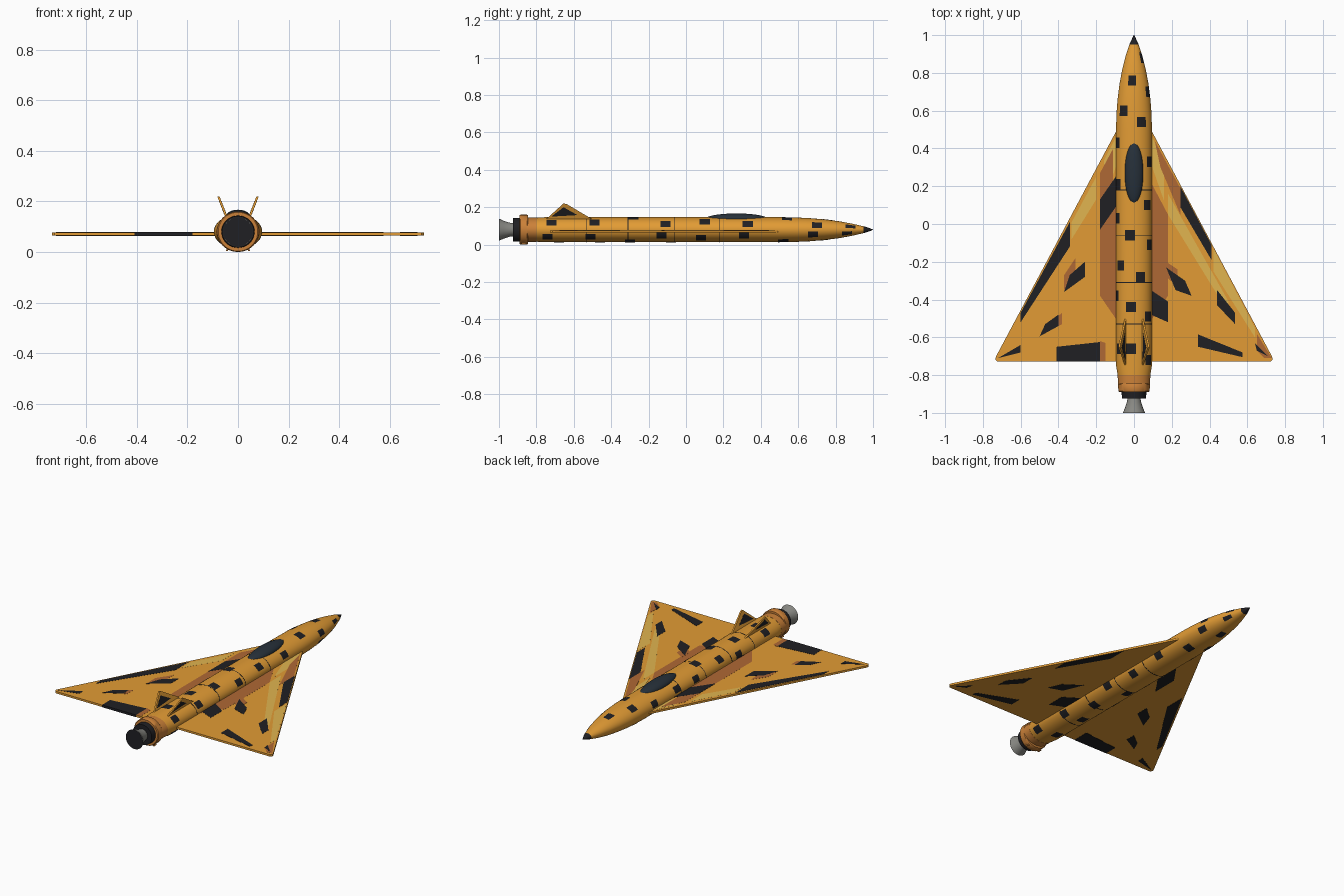
import bpy, bmesh, math
from mathutils import Vector

ZC = 0.08  # height of the fuselage axis


def mat(name, r, g, b):
    m = bpy.data.materials.new(name)
    m.diffuse_color = (r, g, b, 1)
    return m


ORANGE = mat("orange", 0.76, 0.33, 0.035)
BROWN = mat("brown", 0.43, 0.14, 0.035)
YELLOW = mat("yellow", 0.75, 0.46, 0.08)
COPPER = mat("copper", 0.60, 0.22, 0.04)
BLACK = mat("black", 0.014, 0.014, 0.017)
GLASS = mat("glass", 0.02, 0.03, 0.042)
STEEL = mat("steel", 0.25, 0.25, 0.23)


def finish(name, bm, material, smooth=True, solid=True):
    if solid:
        bmesh.ops.recalc_face_normals(bm, faces=bm.faces[:])
    me = bpy.data.meshes.new(name)
    bm.to_mesh(me)
    bm.free()
    me.materials.append(material)
    ob = bpy.data.objects.new(name, me)
    bpy.context.collection.objects.link(ob)
    if smooth:
        me.polygons.foreach_set("use_smooth", [True] * len(me.polygons))
        me.set_sharp_from_angle(angle=math.radians(35))
    return ob


def loft(name, sections, material, n=40):
    """Elliptical sections (y, half width, half height) along the y axis."""
    bm = bmesh.new()
    rings = []
    for y, rx, rz in sections:
        rings.append([bm.verts.new((rx * math.cos(2 * math.pi * i / n), y,
                                    ZC + rz * math.sin(2 * math.pi * i / n))) for i in range(n)])
    for a, b in zip(rings, rings[1:]):
        for i in range(n):
            j = (i + 1) % n
            bm.faces.new((a[i], a[j], b[j], b[i]))
    bm.faces.new(rings[0])
    bm.faces.new(rings[-1])
    return finish(name, bm, material)


def prism(name, base, offset, material):
    bm = bmesh.new()
    a = [bm.verts.new(p) for p in base]
    b = [bm.verts.new(Vector(p) + Vector(offset)) for p in base]
    bm.faces.new(a)
    bm.faces.new(b)
    for i in range(len(a)):
        j = (i + 1) % len(a)
        bm.faces.new((a[i], a[j], b[j], b[i]))
    return finish(name, bm, material, smooth=False)


def plate(name, outline, z0, z1, material):
    return prism(name, [(x, y, z0) for x, y in outline], (0, 0, z1 - z0), material)


# Fuselage with ogive nose
PROFILE = [(-0.86, 0.083, 0.063), (-0.80, 0.086, 0.064), (-0.75, 0.095, 0.067), (0.50, 0.095, 0.067),
           (0.58, 0.093, 0.0655), (0.66, 0.087, 0.062), (0.74, 0.077, 0.055), (0.82, 0.062, 0.045),
           (0.89, 0.044, 0.032), (0.95, 0.024, 0.018)]


def radii(y):
    for (y0, a0, b0), (y1, a1, b1) in zip(PROFILE, PROFILE[1:]):
        if y <= y1:
            t = (y - y0) / (y1 - y0)
            return a0 + t * (a1 - a0), b0 + t * (b1 - b0)
    return PROFILE[-1][1:]


loft("fuselage", PROFILE, ORANGE)
loft("nose_tip", [(0.95, 0.0245, 0.0185), (0.98, 0.011, 0.009), (1.0, 0.001, 0.001)], BLACK)

# Panel joint rings
for y in (0.18, -0.06, -0.31, -0.53):
    loft("panel_joint", [(y - 0.002, 0.0956, 0.0676), (y + 0.002, 0.0956, 0.0676)], BLACK)

# Tail: collar, dark ring, bell nozzle
loft("tail_band", [(-0.85, 0.0846, 0.0646), (-0.80, 0.0866, 0.0648)], COPPER)
loft("tail_collar", [(-0.89, 0.078, 0.077), (-0.885, 0.083, 0.080), (-0.85, 0.084, 0.080),
                     (-0.845, 0.080, 0.077)], COPPER)
loft("engine_ring", [(-0.925, 0.064, 0.062), (-0.88, 0.066, 0.064)], BLACK)
loft("nozzle", [(-1.0, 0.059, 0.059), (-0.975, 0.048, 0.048), (-0.945, 0.038, 0.038),
                (-0.92, 0.034, 0.034)], STEEL)
loft("nozzle_opening", [(-1.0005, 0.057, 0.057), (-0.995, 0.054, 0.054)], BLACK)

# Canopy
bm = bmesh.new()
bmesh.ops.create_uvsphere(bm, u_segments=32, v_segments=16, radius=1)
for v in bm.verts:
    v.co = (v.co.x * 0.049, 0.27 + v.co.y * 0.165, 0.138 + v.co.z * 0.029)
finish("canopy", bm, GLASS)


# Fuselage camouflage spots: curved patches by station and angle in degrees
def spot(y, deg):
    bm = bmesh.new()
    rows = []
    for dy in (-0.027, 0, 0.027):
        rx, rz = radii(y + dy)
        rows.append([bm.verts.new(((rx + 0.001) * math.cos(a), y + dy, ZC + (rz + 0.001) * math.sin(a)))
                     for a in (math.radians(deg) + t * 0.07 for t in range(-4, 5))])
    for a, b in zip(rows, rows[1:]):
        for i in range(8):
            bm.faces.new((b[i], b[i + 1], a[i + 1], a[i]))
    for f in bm.faces:
        f.normal_update()
        c = f.calc_center_median()
        if f.normal.dot(Vector((c.x, 0, c.z - ZC))) < 0:
            f.normal_flip()
    finish("camo_spot", bm, BLACK, solid=False)


SPOTS = [(0.88, 30), (0.76, 98), (0.70, 25), (0.60, 128), (0.54, 65), (0.43, 160), (0.33, 28), (0.21, 155),
         (0.10, 40), (0.03, 160), (-0.06, 103), (-0.11, 28), (-0.22, 140), (-0.28, 68), (-0.38, 165),
         (-0.44, 100), (-0.49, 36), (-0.66, 143), (-0.66, 100), (-0.72, 35)]
for y, deg in SPOTS:
    spot(y, deg)
    spot(y - 0.02, -deg)

# Delta wings
Z0, Z1 = 0.065, 0.077
for s in (1, -1):
    plate("wing", [(0, 0.55), (s * 0.095, 0.49), (s * 0.73, -0.70), (s * 0.735, -0.715),
                   (s * 0.725, -0.728), (0, -0.728)], Z0, Z1, ORANGE)
    # Wing root stripes and light leading edges on the upper side only
    plate("root_stripe", [(s * 0.09, 0.22), (s * 0.18, 0.05), (s * 0.18, -0.38), (s * 0.09, -0.51)],
          Z1 - 0.004, Z1 + 0.0004, BROWN)
    plate("light_edge", [(s * 0.09, 0.47), (s * 0.16, 0.335), (s * 0.16, 0.12), (s * 0.09, 0.32)],
          Z1 - 0.004, Z1 + 0.0004, YELLOW)

BROWN_PATCHES = [
    [(0.11, 0.44), (0.245, 0.19), (0.245, 0.05), (0.14, 0.30)],
    [(0.17, -0.20), (0.23, -0.24), (0.23, -0.33), (0.17, -0.28)],
    [(0.65, -0.58), (0.73, -0.71), (0.69, -0.71), (0.65, -0.67)],
    [(-0.11, 0.40), (-0.18, 0.27), (-0.18, 0.10), (-0.11, 0.22)],
    [(-0.31, -0.18), (-0.37, -0.27), (-0.37, -0.35), (-0.31, -0.27)],
    [(-0.38, -0.47), (-0.42, -0.50), (-0.42, -0.55), (-0.38, -0.53)],
    [(-0.15, -0.63), (-0.18, -0.62), (-0.18, -0.725), (-0.15, -0.725)],
]
YELLOW_PATCHES = [
    [(0.18, 0.05), (0.50, -0.47), (0.50, -0.41), (0.18, 0.16)],
    [(0.42, -0.13), (0.64, -0.55), (0.64, -0.60), (0.42, -0.25)],
    [(-0.20, 0.25), (-0.33, 0.01), (-0.33, -0.08), (-0.20, 0.13)],
]
BLACK_PATCHES = [
    [(0.245, 0.20), (0.41, -0.11), (0.41, -0.19), (0.245, 0.09)],
    [(0.17, -0.23), (0.27, -0.30), (0.305, -0.38), (0.22, -0.35)],
    [(0.09, -0.35), (0.18, -0.41), (0.18, -0.52), (0.09, -0.48)],
    [(0.44, -0.35), (0.535, -0.47), (0.535, -0.53), (0.44, -0.43)],
    [(0.34, -0.585), (0.575, -0.68), (0.575, -0.705), (0.34, -0.65)],
    [(0.64, -0.63), (0.71, -0.70), (0.65, -0.67)],
    [(-0.09, 0.26), (-0.09, 0.10), (-0.18, -0.03), (-0.18, 0.13)],
    [(-0.34, 0.01), (-0.34, -0.12), (-0.60, -0.52), (-0.60, -0.47)],
    [(-0.26, -0.20), (-0.26, -0.28), (-0.37, -0.36), (-0.34, -0.27)],
    [(-0.40, -0.48), (-0.40, -0.54), (-0.50, -0.595), (-0.47, -0.53)],
    [(-0.41, -0.65), (-0.18, -0.625), (-0.18, -0.7285), (-0.41, -0.7285)],
    [(-0.60, -0.64), (-0.72, -0.71), (-0.60, -0.68)],
]
for p in YELLOW_PATCHES:
    plate("light_patch", p, Z1 - 0.004, Z1 + 0.0004, YELLOW)
for p in BROWN_PATCHES:
    plate("brown_patch", p, Z1 - 0.004, Z1 + 0.0007, BROWN)
for p in BLACK_PATCHES:
    plate("dark_patch", p, Z0 - 0.001, Z1 + 0.001, BLACK)

# Canted tail fins with a dark outer panel, and small tabs under the collar
for s in (1, -1):
    def fin(name, pts, x0, thick, material):
        prism(name, [(s * (x0 + (z - 0.13) * 0.39), y, z) for y, z in pts], (s * thick, 0, 0), material)

    fin("tail_fin", [(-0.755, 0.13), (-0.655, 0.22), (-0.64, 0.218), (-0.49, 0.13)], 0.038, 0.009, ORANGE)
    fin("fin_panel", [(-0.72, 0.15), (-0.655, 0.20), (-0.58, 0.158)], 0.0375, 0.010, BLACK)
    prism("collar_tab", [(s * 0.030, -0.88, 0.03), (s * 0.040, -0.88, 0.004), (s * 0.040, -0.855, 0.004),
                         (s * 0.030, -0.855, 0.03)], (s * 0.008, 0, 0), COPPER)
